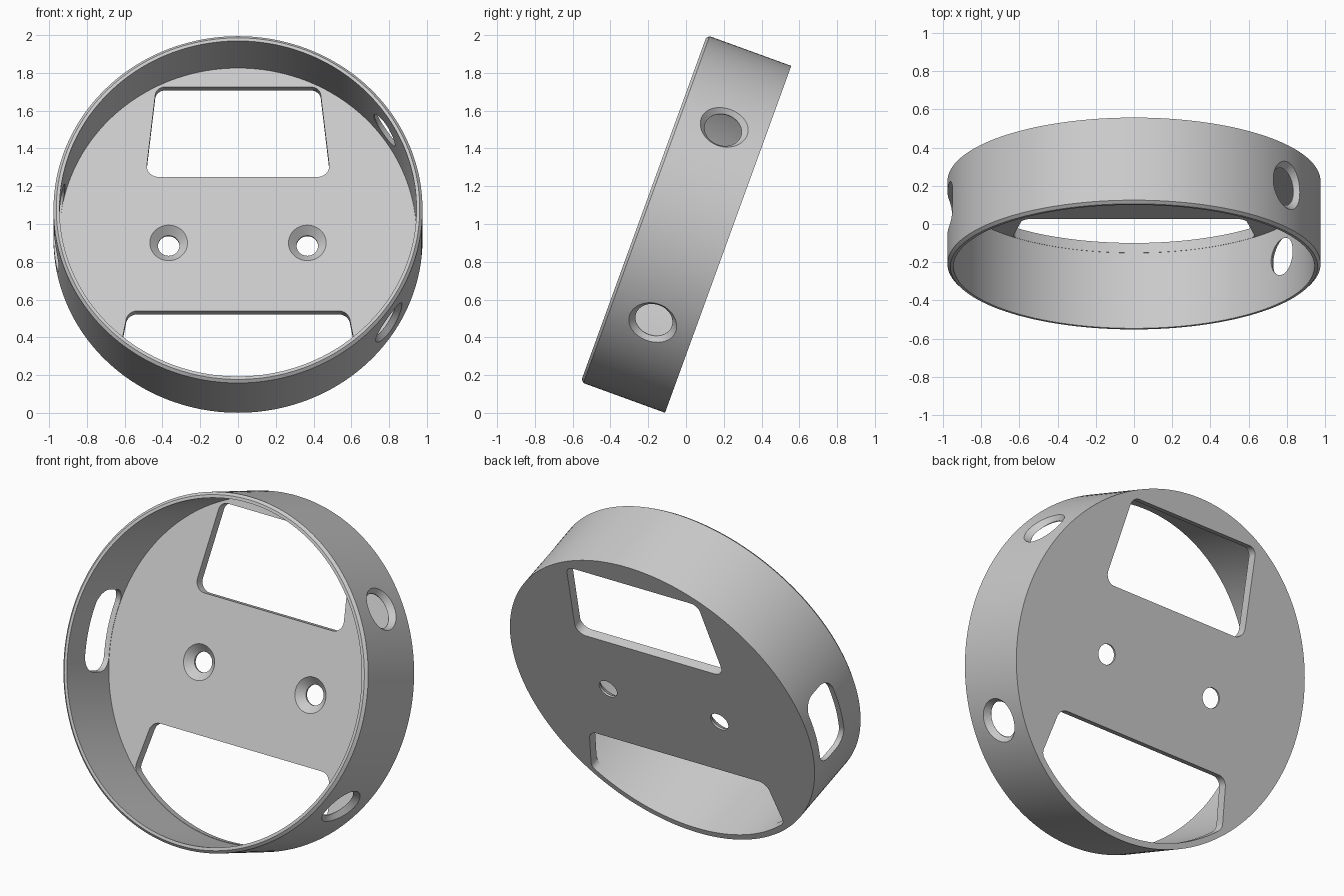
import bpy, bmesh
from math import radians, pi, cos, sin, tan, atan2, sqrt
from mathutils import Vector, Matrix

if "Cube" in bpy.data.objects:
    bpy.data.objects.remove(bpy.data.objects["Cube"])

# Main sizes: the dish is built around its own z axis, then tilted
OUTER, INNER, HALF = 0.977, 0.945, 0.2375
FLOOR, CHAMFER = -0.1825, 0.015
BACK = -HALF

grey = bpy.data.materials.new("light_grey")
grey.use_nodes = True
grey.diffuse_color = (0.6, 0.6, 0.6, 1)
grey.node_tree.nodes["Principled BSDF"].inputs["Base Color"].default_value = (0.6, 0.6, 0.6, 1)


def finish(name, bm):
    bmesh.ops.recalc_face_normals(bm, faces=bm.faces)
    mesh = bpy.data.meshes.new(name)
    bm.to_mesh(mesh)
    bm.free()
    obj = bpy.data.objects.new(name, mesh)
    mesh.materials.append(grey)
    bpy.context.collection.objects.link(obj)
    return obj


def lathe(name, profile, steps):
    """Spin an (r, z) profile that starts and ends on the axis."""
    bm = bmesh.new()
    verts = [bm.verts.new((r, 0, z)) for r, z in profile]
    edges = [bm.edges.new(pair) for pair in zip(verts, verts[1:])]
    bmesh.ops.spin(bm, geom=verts + edges, cent=(0, 0, 0), axis=(0, 0, 1),
                   angle=2 * pi, steps=steps, use_duplicate=False)
    bmesh.ops.remove_doubles(bm, verts=bm.verts, dist=1e-5)
    return finish(name, bm)


def fillet(corners, steps=8):
    """Round the (x, y, radius) corners of a polygon."""
    out = []
    for i, (x, y, radius) in enumerate(corners):
        p = Vector((x, y))
        if not radius:
            out.append(p)
            continue
        a = (Vector(corners[i - 1][:2]) - p).normalized()
        b = (Vector(corners[(i + 1) % len(corners)][:2]) - p).normalized()
        half = a.angle(b) / 2
        centre = p + (a + b).normalized() * radius / sin(half)
        start = p + a * radius / tan(half) - centre
        end = p + b * radius / tan(half) - centre
        for k in range(steps + 1):
            t = k / steps
            out.append(centre + (start.lerp(end, t)).normalized() * radius)
    return out


def prism(name, outline, low, high):
    bm = bmesh.new()
    face = bm.faces.new([bm.verts.new((p.x, p.y, low)) for p in outline])
    ext = bmesh.ops.extrude_face_region(bm, geom=[face])
    moved = [v for v in ext["geom"] if isinstance(v, bmesh.types.BMVert)]
    bmesh.ops.translate(bm, verts=moved, vec=(0, 0, high - low))
    return finish(name, bm)


# Dish: back plate and ring wall with a chamfered rim
dish = lathe("tilted_ring_housing", [
    (0, BACK), (OUTER, BACK), (OUTER, HALF - CHAMFER), (OUTER - CHAMFER, HALF),
    (INNER, HALF), (INNER, FLOOR), (0, FLOOR)], 180)

cutters = []

# Upper trapezoid window
upper = fillet([(-0.49, 0.332, 0.06), (0.49, 0.332, 0.06),
                (0.433, 0.838, 0.05), (-0.433, 0.838, 0.05)])
cutters.append(prism("upper_window_cutter", upper, BACK - 0.1, FLOOR + 0.1))

# Lower window, bounded below by the ring wall
arc_radius = INNER - 0.002
edge_x = 0.635
first = atan2(-sqrt(arc_radius ** 2 - edge_x ** 2), -edge_x)
last = -pi - first
count = 32
lower = [(0.583, -0.423, 0.06), (-0.583, -0.423, 0.06)]
for i in range(count + 1):
    a = first + (last - first) * i / count
    lower.append((arc_radius * cos(a), arc_radius * sin(a), 0.05 if i in (0, count) else 0))
cutters.append(prism("lower_window_cutter", fillet(lower), BACK - 0.1, FLOOR + 0.1))

# Two countersunk screw holes in the back plate
for side in (-1, 1):
    hole = lathe("screw_hole_cutter", [
        (0, BACK - 0.1), (0.057, BACK - 0.1), (0.057, FLOOR - 0.043),
        (0.12, FLOOR + 0.02), (0, FLOOR + 0.02)], 40)
    hole.matrix_world = Matrix.Translation((side * 0.367, -0.04, 0))
    cutters.append(hole)

# Two countersunk holes through the right side of the wall
for side in (-1, 1):
    hole = lathe("side_hole_cutter", [
        (0, 0.8), (0.1, 0.8), (0.1, INNER), (0.16, INNER + 0.064), (0, INNER + 0.064)], 48)
    hole.matrix_world = (Matrix.Translation((0, 0, -0.014))
                         @ Matrix.Rotation(side * radians(34.5), 4, "Z")
                         @ Matrix.Rotation(radians(90), 4, "Y"))
    cutters.append(hole)

# Rounded slot through the opposite wall
slot = fillet([(-0.18, -0.23, 0.085), (0.06, -0.23, 0.085),
               (0.06, 0.23, 0.085), (-0.18, 0.23, 0.085)])
slot_cutter = prism("slot_cutter", slot, 0.8, 1.1)
slot_cutter.matrix_world = Matrix.Rotation(radians(-90), 4, "Y") @ Matrix.Scale(1, 4)
cutters.append(slot_cutter)

# Cut every opening, then drop the cutters
bpy.context.view_layer.update()
bpy.ops.object.select_all(action="DESELECT")
bpy.context.view_layer.objects.active = dish
dish.select_set(True)
for cutter in cutters:
    cutter.hide_render = True
    mod = dish.modifiers.new(cutter.name, "BOOLEAN")
    mod.operation = "DIFFERENCE"
    mod.solver = "EXACT"
    mod.object = cutter
    bpy.ops.object.modifier_apply(modifier=mod.name)
for cutter in cutters:
    bpy.data.objects.remove(cutter)

bpy.ops.object.shade_smooth_by_angle(angle=radians(30))

# Lean the dish back and stand it on the ground
dish.matrix_world = Matrix.Translation((0, 0, 1)) @ Matrix.Rotation(radians(70), 4, "X")
